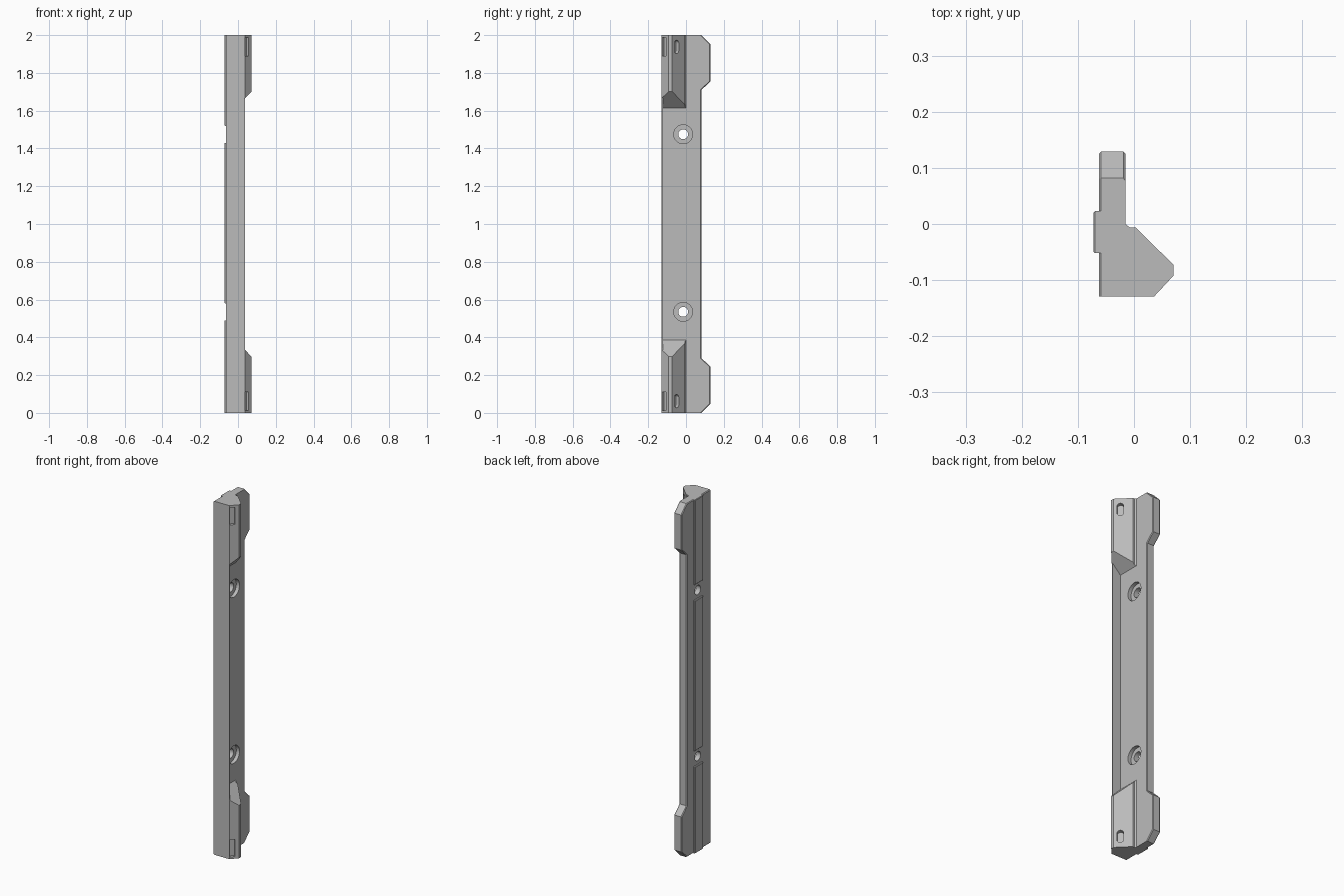
import bpy, bmesh, math
from mathutils import Vector

if "Cube" in bpy.data.objects:
    bpy.data.objects.remove(bpy.data.objects["Cube"], do_unlink=True)

GREY = (0.5, 0.5, 0.5, 1)
mat = bpy.data.materials.new("grey_metal")
mat.use_nodes = True
mat.diffuse_color = GREY
mat.node_tree.nodes["Principled BSDF"].inputs["Base Color"].default_value = GREY

X, Y, Z = Vector((1, 0, 0)), Vector((0, 1, 0)), Vector((0, 0, 1))
BACK, FACE, FRONT = -0.0625, -0.015, -0.129   # plate sides and front plane
LIP_X, TIP_X = 0.036, 0.0705
SLOPE_Z = 0.385                               # where the end block meets the plate
HOLES = (0.535, 1.475)


def prism(name, pts, u, v, w, lo, hi, bevel=0, pick=None, flip=False):
    """Extrude a polygon drawn on axes u, v along w; flip mirrors it top to bottom."""
    bm = bmesh.new()
    rings = [[bm.verts.new(u * a + v * b + w * t) for a, b in pts] for t in (lo, hi)]
    bm.faces.new(rings[0])
    bm.faces.new(rings[1])
    n = len(pts)
    for i in range(n):
        j = (i + 1) % n
        bm.faces.new((rings[0][i], rings[0][j], rings[1][j], rings[1][i]))
    if flip:
        for vert in bm.verts:
            vert.co.z = 2 - vert.co.z
    bmesh.ops.recalc_face_normals(bm, faces=bm.faces)
    if bevel:
        edges = [e for e in bm.edges
                 if pick is None or pick((e.verts[0].co + e.verts[1].co) / 2)]
        bmesh.ops.bevel(bm, geom=edges, offset=bevel, segments=1, affect='EDGES')
    mesh = bpy.data.meshes.new(name)
    bm.to_mesh(mesh)
    bm.free()
    mesh.materials.append(mat)
    obj = bpy.data.objects.new(name, mesh)
    bpy.context.collection.objects.link(obj)
    return obj


def cut(obj, cutter):
    mod = obj.modifiers.new("cut", 'BOOLEAN')
    mod.operation, mod.solver, mod.object = 'DIFFERENCE', 'EXACT', cutter
    cutter.hide_render = True
    bpy.context.view_layer.objects.active = obj
    bpy.ops.object.modifier_apply(modifier=mod.name)
    bpy.data.objects.remove(cutter, do_unlink=True)


def circle(r, cy, cz, n=32):
    return [(cy + r * math.cos(math.tau * i / n), cz + r * math.sin(math.tau * i / n))
            for i in range(n)]


# Plate with an ear at each end of its back edge
ear = [(0.082, 0), (0.129, 0.047), (0.129, 0.245), (0.082, 0.29)]
outline = [(FRONT, 0)] + ear + [(y, 2 - z) for y, z in reversed(ear)] + [(FRONT, 2)]
plate = prism("plate", outline, Y, Z, X, BACK, FACE, 0.004,
              lambda m: abs(m.x - FACE) < 0.001 and m.y > 0.05
              or abs(m.x - BACK) < 0.001 and m.y > FRONT + 0.01)

# Counterbored screw holes
for z in HOLES:
    cut(plate, prism("bore", circle(0.026, -0.015, z), Y, Z, X, -0.1, 0.1))
    cut(plate, prism("counterbore", circle(0.05, -0.015, z), Y, Z, X, FACE - 0.02, 0.1))

# Thin front lip between the end blocks
lip = [(FACE, SLOPE_Z), (LIP_X, SLOPE_Z - LIP_X + FACE)]
lip += [(x, 2 - z) for x, z in reversed(lip)]
prism("front_lip", lip, X, Z, Y, FRONT, FRONT + 0.006)

# End blocks with a sloped inner end, a slot and a rounded pocket
section = [(FACE, FRONT), (LIP_X, FRONT), (TIP_X, -0.092), (TIP_X, -0.073),
           (0.003, -0.006), (-0.008, -0.006), (FACE, 0)]
corner = Vector((LIP_X, FRONT, 0))
along = (Vector((TIP_X, -0.092, 0)) - corner).normalized()
inward = Vector((-along.y, along.x, 0))
diag, side = (X + Y).normalized(), (X - Y).normalized()
pocket_mid = Vector((0.047, -0.05, 0))

for name, flip in (("lower_block", False), ("upper_block", True)):
    block = prism(name, section, X, Y, Z, 0, 0.5, flip=flip)
    # Slope the inner end at 45 degrees
    bm = bmesh.new()
    bm.from_mesh(block.data)
    s = -1 if flip else 1
    height = 2 - SLOPE_Z if flip else SLOPE_Z
    res = bmesh.ops.bisect_plane(
        bm, geom=bm.verts[:] + bm.edges[:] + bm.faces[:], plane_co=(FACE, 0, height),
        plane_no=(1, 0, s), clear_outer=True)
    bmesh.ops.holes_fill(bm, edges=[e for e in bm.edges if e.is_boundary])
    bmesh.ops.recalc_face_normals(bm, faces=bm.faces)
    bm.to_mesh(block.data)
    bm.free()
    # Slot in the front chamfer
    slot = [corner + along * a + inward * d
            for a, d in ((0.003, -0.01), (0.03, -0.01), (0.03, 0.014), (0.003, 0.014))]
    cut(block, prism("slot", [(p.x, p.y) for p in slot], X, Y, Z, 0.012, 0.11, flip=flip))
    # Rounded pocket in the rear chamfer
    a0, d0 = pocket_mid.dot(side), pocket_mid.dot(diag)
    r = 0.017
    stadium = [(a0 + x, z + (0.018 if z > 0.062 else -0.018))
               for x, z in circle(r, 0, 0.062, 24)]
    cut(block, prism("pocket", stadium, side, Z, diag, d0 - 0.022, d0 + 0.03, flip=flip))

# Locating rib on the rear of the plate, interrupted at the screw holes
GAP = 0.045
spans = ((0, HOLES[0] - GAP), (HOLES[0] + GAP, HOLES[1] - GAP), (HOLES[1] + GAP, 2))
for name, (lo, hi) in zip(("lower_rib", "middle_rib", "upper_rib"), spans):
    prism(name, [(-0.0725, -0.052), (BACK + 0.004, -0.052), (BACK + 0.004, 0.023), (-0.0725, 0.023)],
          X, Y, Z, lo, hi, 0.003, lambda m: m.x < -0.07)
